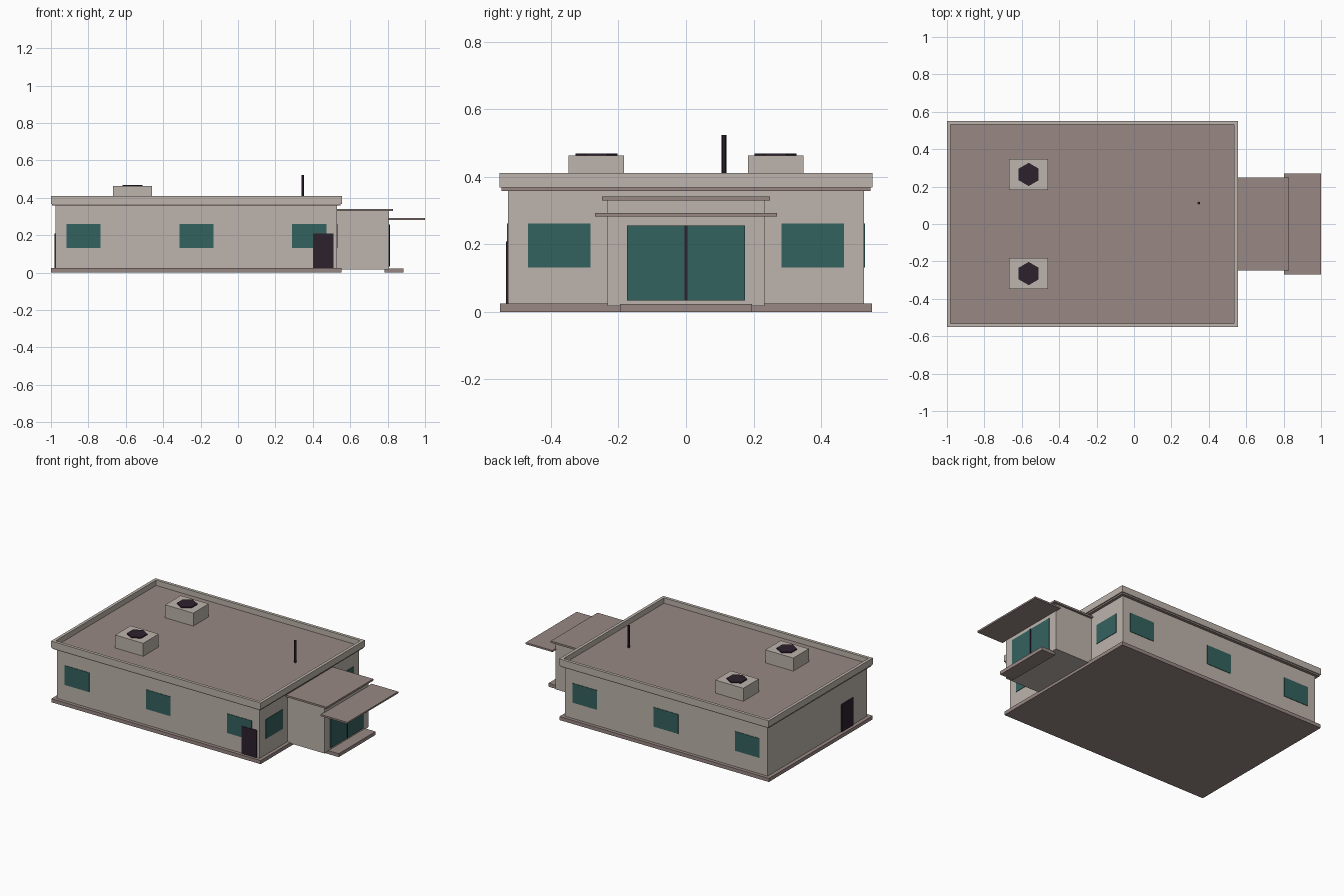
import bpy, bmesh
from mathutils import Vector, Matrix

cube = bpy.data.objects.get("Cube")
if cube:
    bpy.data.objects.remove(cube, do_unlink=True)


def material(name, rgb):
    m = bpy.data.materials.new(name)
    m.use_nodes = True
    m.diffuse_color = (*rgb, 1)
    m.node_tree.nodes["Principled BSDF"].inputs["Base Color"].default_value = (*rgb, 1)
    return m


WALL = material("pale_stone", (0.51, 0.456, 0.413))
TRIM = material("brown_trim", (0.314, 0.246, 0.227))
GLASS = material("teal_glass", (0.034, 0.122, 0.114))
DARK = material("dark_metal", (0.026, 0.015, 0.026))


def finish(bm, name, *mats):
    mesh = bpy.data.meshes.new(name)
    bm.to_mesh(mesh)
    bm.free()
    for m in mats:
        mesh.materials.append(m)
    obj = bpy.data.objects.new(name, mesh)
    bpy.context.collection.objects.link(obj)
    return obj


def box_mesh(x, y, z):
    """Box from (min, max) ranges on each axis."""
    bm = bmesh.new()
    lo, hi = Vector((x[0], y[0], z[0])), Vector((x[1], y[1], z[1]))
    bmesh.ops.create_cube(bm, size=1, matrix=Matrix.Translation((lo + hi) / 2)
                          @ Matrix.Diagonal((*(hi - lo), 1)))
    return bm


def box(name, x, y, z, mat):
    return finish(box_mesh(x, y, z), name, mat)


def prism(name, centre, radius, z, mat, turn=0.0):
    """Upright six-sided prism."""
    bm = bmesh.new()
    bmesh.ops.create_cone(bm, cap_ends=True, segments=6, radius1=radius, radius2=radius,
                          depth=z[1] - z[0],
                          matrix=Matrix.Translation((*centre, sum(z) / 2))
                          @ Matrix.Rotation(turn, 4, 'Z'))
    return finish(bm, name, mat)


def sym(half):
    return (-half, half)


# Main block
LEFT, RIGHT, SIDE = -0.975, 0.53, 0.527
box("plinth", (-1, 0.553), sym(0.55), (0, 0.024), TRIM)
box("main_walls", (LEFT, RIGHT), sym(SIDE), (0.024, 0.358), WALL)
box("cornice_band", (-0.995, 0.548), sym(0.546), (0.358, 0.37), TRIM)

# Parapet with a sunken brown roof deck
bm = box_mesh((-1, 0.555), sym(0.552), (0.368, 0.411))
bm.normal_update()
deck = max(bm.faces, key=lambda f: f.normal.z)
bmesh.ops.inset_region(bm, faces=[deck], thickness=0.02, use_even_offset=True)
deck = max(bm.faces, key=lambda f: f.calc_area() if f.normal.z > 0.9 else 0)
ring = bmesh.ops.extrude_discrete_faces(bm, faces=[deck])["faces"]
bmesh.ops.translate(bm, verts=ring[0].verts, vec=(0, 0, -0.036))
ring[0].material_index = 1
bmesh.ops.recalc_face_normals(bm, faces=bm.faces)
finish(bm, "parapet_and_roof", WALL, TRIM)

# Rooftop units, vents and mast
for side, label in ((-1, "right"), (1, "left")):
    y = side * 0.265
    box(f"roof_unit_{label}", (-0.668, -0.46), (y - 0.082, y + 0.082), (0.37, 0.462), WALL)
    prism(f"roof_vent_{label}", (-0.563, y), 0.062, (0.46, 0.469), DARK)
prism("roof_mast", (0.347, 0.112), 0.0075, (0.37, 0.523), DARK)

# Windows along both long sides and beside the entrance
SILL = (0.131, 0.261)
for side, label in ((-1, "right"), (1, "left")):
    outer = sorted((side * (SIDE - 0.003), side * (SIDE + 0.003)))
    for i, x in enumerate((-0.825, -0.222, 0.381)):
        box(f"window_{label}_{i + 1}", (x - 0.091, x + 0.091), outer, SILL, GLASS)
    y = side * 0.375
    box(f"end_window_{label}", (RIGHT - 0.003, RIGHT + 0.003), (y - 0.092, y + 0.092), SILL, GLASS)

# Service doors
box("side_door", (0.4, 0.51), (-SIDE - 0.006, -SIDE + 0.003), (0.024, 0.208), DARK)
box("rear_door", (LEFT - 0.006, LEFT + 0.003), (-0.372, -0.25), (0.024, 0.208), DARK)

# Entrance porch
box("porch_walls", (0.525, 0.806), sym(0.233), (0.018, 0.33), WALL)
box("porch_roof", (0.53, 0.83), sym(0.248), (0.329, 0.341), TRIM)
box("canopy", (0.802, 1.0), sym(0.27), (0.282, 0.293), TRIM)
box("entrance_step", (0.782, 0.884), sym(0.195), (0, 0.023), TRIM)
box("entrance_glass", (0.804, 0.811), sym(0.174), (0.034, 0.256), GLASS)
box("entrance_mullion", (0.806, 0.814), sym(0.005), (0.034, 0.256), DARK)
